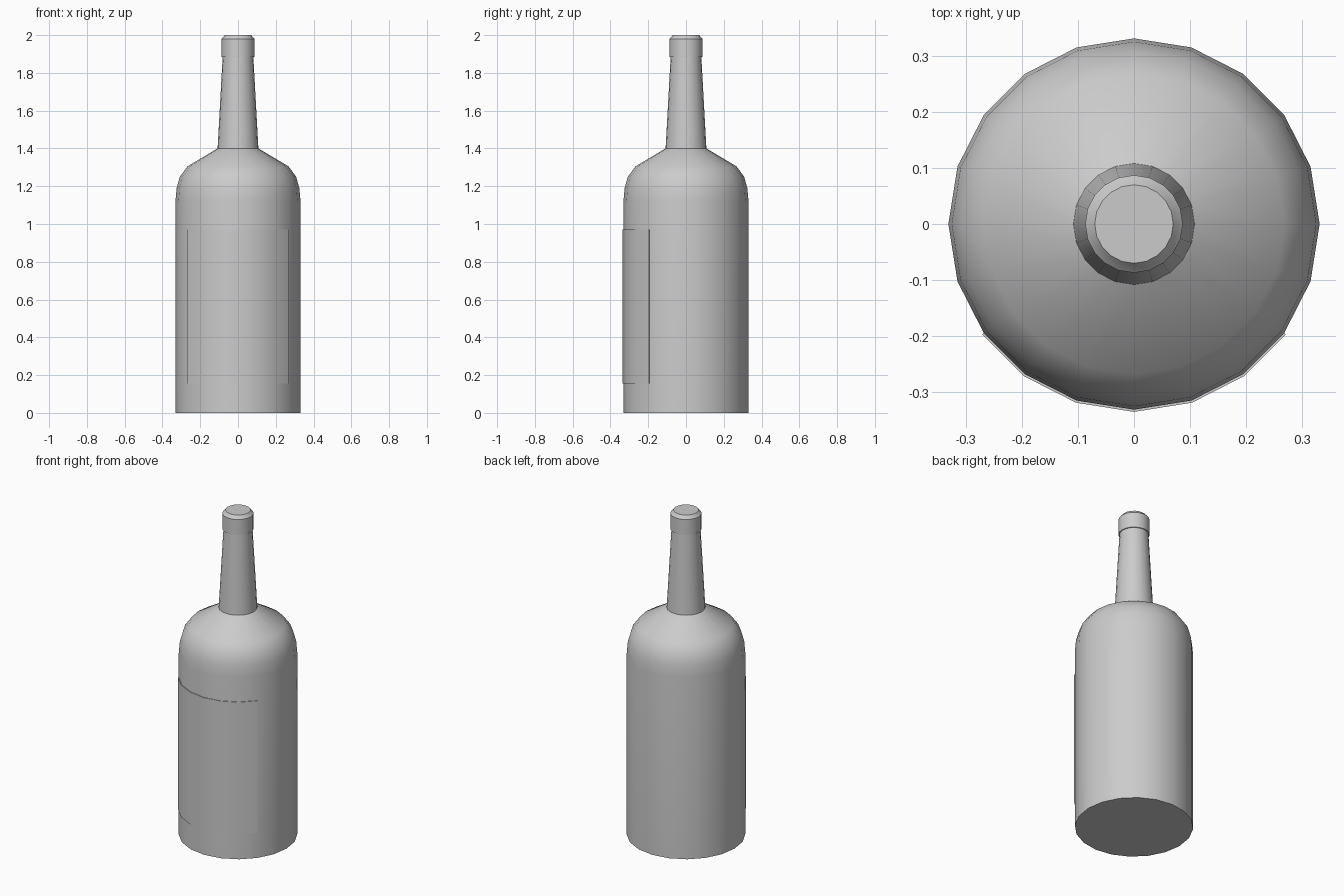
import bpy, math

if "Cube" in bpy.data.objects:
    bpy.data.objects.remove(bpy.data.objects["Cube"])

SIDES = 20


def finish(name, verts, faces, angle):
    mesh = bpy.data.meshes.new(name)
    mesh.from_pydata(verts, [], faces)
    mesh.update()
    ob = bpy.data.objects.new(name, mesh)
    bpy.context.collection.objects.link(ob)
    bpy.ops.object.select_all(action='DESELECT')
    ob.select_set(True)
    bpy.context.view_layer.objects.active = ob
    bpy.ops.object.shade_smooth_by_angle(angle=math.radians(angle))
    return ob


def ring_point(r, z, i):
    a = 2 * math.pi * i / SIDES
    return (r * math.cos(a), r * math.sin(a), z)


def lathe(name, profile, angle=35):
    """Revolve (radius, height) points, bottom to top, and cap both ends."""
    n = SIDES
    verts = [ring_point(r, z, i) for r, z in profile for i in range(n)]
    faces = [(k * n + i, k * n + (i + 1) % n, (k + 1) * n + (i + 1) % n, (k + 1) * n + i)
             for k in range(len(profile) - 1) for i in range(n)]
    faces.append(tuple(reversed(range(n))))
    faces.append(tuple(range((len(profile) - 1) * n, len(profile) * n)))
    return finish(name, verts, faces, angle)


# Glass: straight body, rounded shoulder, tapering neck
lathe("bottle_glass", [
    (0.331, 0.0), (0.331, 1.12), (0.325, 1.19), (0.308, 1.25),
    (0.268, 1.305), (0.108, 1.40), (0.081, 1.89),
])

# Stopper cap with a small chamfer at the top
lathe("cap", [(0.087, 1.885), (0.087, 1.98), (0.080, 1.987), (0.070, 2.0)], 30)

# Label: thin curved sheet over the front six sides
steps = range(12, 19)
section = [(0.329, 0.155), (0.335, 0.155), (0.335, 0.97), (0.329, 0.97)]
verts = [ring_point(r, z, i) for i in steps for r, z in section]
faces = [(4 * k + j, 4 * k + 4 + j, 4 * k + 4 + (j + 1) % 4, 4 * k + (j + 1) % 4)
         for k in range(6) for j in range(4)]
faces += [(0, 1, 2, 3), (27, 26, 25, 24)]
finish("label", verts, faces, 35)
